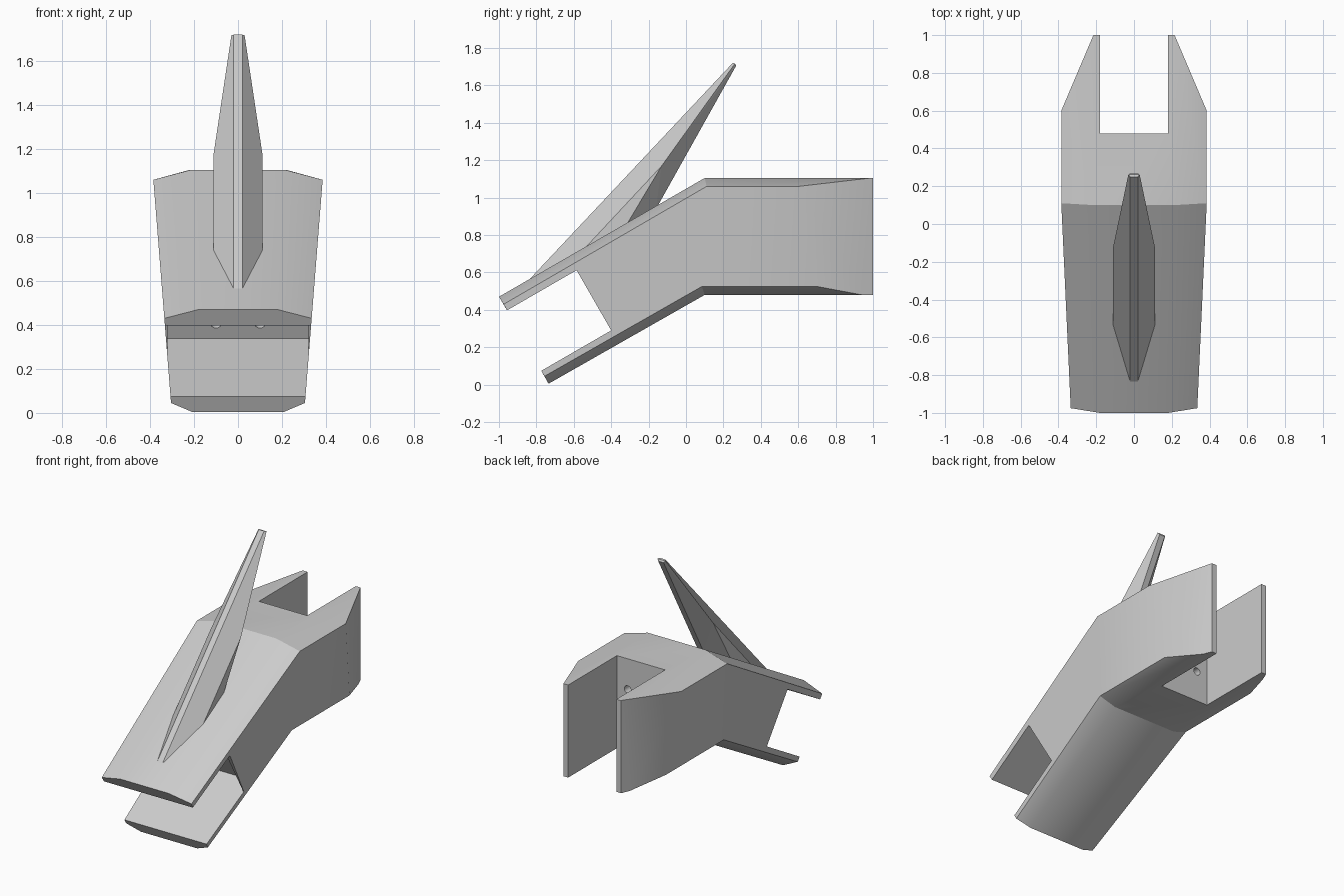
import bpy, bmesh, math
from mathutils import Vector, Matrix

cube = bpy.data.objects.get("Cube")
if cube:
    bpy.data.objects.remove(cube, do_unlink=True)

grey = bpy.data.materials.new("plain grey")
grey.use_nodes = True
grey.diffuse_color = (0.6, 0.6, 0.6, 1)
grey.node_tree.nodes["Principled BSDF"].inputs["Base Color"].default_value = (0.6, 0.6, 0.6, 1)


def make(name, bm):
    bmesh.ops.recalc_face_normals(bm, faces=bm.faces)
    mesh = bpy.data.meshes.new(name)
    bm.to_mesh(mesh)
    bm.free()
    mesh.materials.append(grey)
    obj = bpy.data.objects.new(name, mesh)
    bpy.context.collection.objects.link(obj)
    return obj


def loft(name, rings):
    """Join matching rings of points and cap both ends."""
    bm = bmesh.new()
    loops = [[bm.verts.new(p) for p in ring] for ring in rings]
    n = len(loops[0])
    for a, b in zip(loops, loops[1:]):
        for i in range(n):
            bm.faces.new((a[i], a[(i + 1) % n], b[(i + 1) % n], b[i]))
    bm.faces.new(loops[0])
    bm.faces.new(loops[-1])
    return make(name, bm)


def side_prism(name, outline, half):
    return loft(name, [[(x, y, z) for y, z in outline] for x in (-half, half)])


def plan_prism(name, outline):
    return loft(name, [[(x, y, z) for x, y in outline] for z in (-0.5, 2)])


def drill(name, centre, axis, radius=0.025, depth=0.2):
    bm = bmesh.new()
    turn = Vector(axis).to_track_quat('Z', 'Y').to_matrix().to_4x4()
    bmesh.ops.create_cone(bm, cap_ends=True, segments=20, radius1=radius, radius2=radius,
                          depth=depth, matrix=Matrix.Translation(centre) @ turn)
    return make(name, bm)


def cut(target, cutter):
    cutter.hide_render = True
    mod = target.modifiers.new("cut", 'BOOLEAN')
    mod.operation, mod.solver, mod.object = 'DIFFERENCE', 'EXACT', cutter
    bpy.context.view_layer.objects.active = target
    bpy.ops.object.modifier_apply(modifier=mod.name)
    bpy.data.objects.remove(cutter, do_unlink=True)


# Bent body: chamfered section at the front, bend and back
def section(top, shoulder, lower, bottom, flat_top, flat_bottom):
    half = [(flat_top, top)] + [(0.301 + 0.0792 * p[1], p) for p in (shoulder, lower)]
    half.append((flat_bottom, bottom))
    return [(x, *p) for x, p in half] + [(-x, *p) for x, p in reversed(half)]


body = loft("bent_body", [
    section((-1, 0.47), (-0.975, 0.43), (-0.757, 0.045), (-0.735, 0.005), 0.18, 0.21),
    section((0.1, 1.105), (0.11, 1.06), (0.085, 0.525), (0.1, 0.48), 0.215, 0.235),
    section((1, 1.105), (1, 1.06), (1, 0.525), (1, 0.48), 0.22, 0.24)])

# Tapered rear arms and the notch between them
for s in (-1, 1):
    cut(body, plan_prism("arm_taper", [(s * 0.385, 0.6), (s * 0.1725, 1.1), (s * 0.8, 1.1), (s * 0.8, 0.6)]))
cut(body, plan_prism("rear_notch", [(-0.18, 0.48), (0.18, 0.48), (0.18, 1.2), (-0.18, 1.2)]))

# Front slot, with a deeper recess between thin cheeks
slope = Vector((math.cos(math.pi / 6), 0.5))
high, low = Vector((-0.585, 0.612)), Vector((-0.4, 0.29))
for name, deep, half in (("front_slot", 0, 0.6), ("slot_recess", 0.095, 0.32)):
    cut(body, side_prism(name, [high + slope * deep, low + slope * deep,
                                low - slope * 0.6, high - slope * 0.6], half))

# Screw holes in the slot and notch walls
wall = (high + low) / 2 + slope * 0.095
across = Vector((-slope.y, slope.x))
for x in (-0.1, 0.1):
    for s in (-0.105, 0.105):
        cut(body, drill("front_hole", (x, *(wall + across * s)), (0, *slope)))
        cut(body, drill("rear_hole", (x, 0.48, 0.793 + s), (0, 1, 0)))

# Raked fin, sunk slightly into the body
half_fin = [(0.02, -0.84, 0.56), (0.112, -0.55, 0.72), (0.112, -0.13, 1.17), (0.112, -0.315, 0.86),
            (0.02, -0.16, 0.94), (0.02, 0.25, 1.72), (0.03, 0.262, 1.717), (0.02, 0.268, 1.705)]
bm = bmesh.new()
for x, y, z in half_fin:
    for s in (-1, 1):
        bm.verts.new((s * x, y, z))
bmesh.ops.convex_hull(bm, input=bm.verts)
bmesh.ops.dissolve_limit(bm, angle_limit=0.02, verts=bm.verts, edges=bm.edges)
make("fin", bm)

# Soft shading across the shallow chamfers
bpy.ops.object.select_all(action='DESELECT')
body.select_set(True)
bpy.context.view_layer.objects.active = body
bpy.ops.object.shade_smooth_by_angle(angle=math.radians(25))
